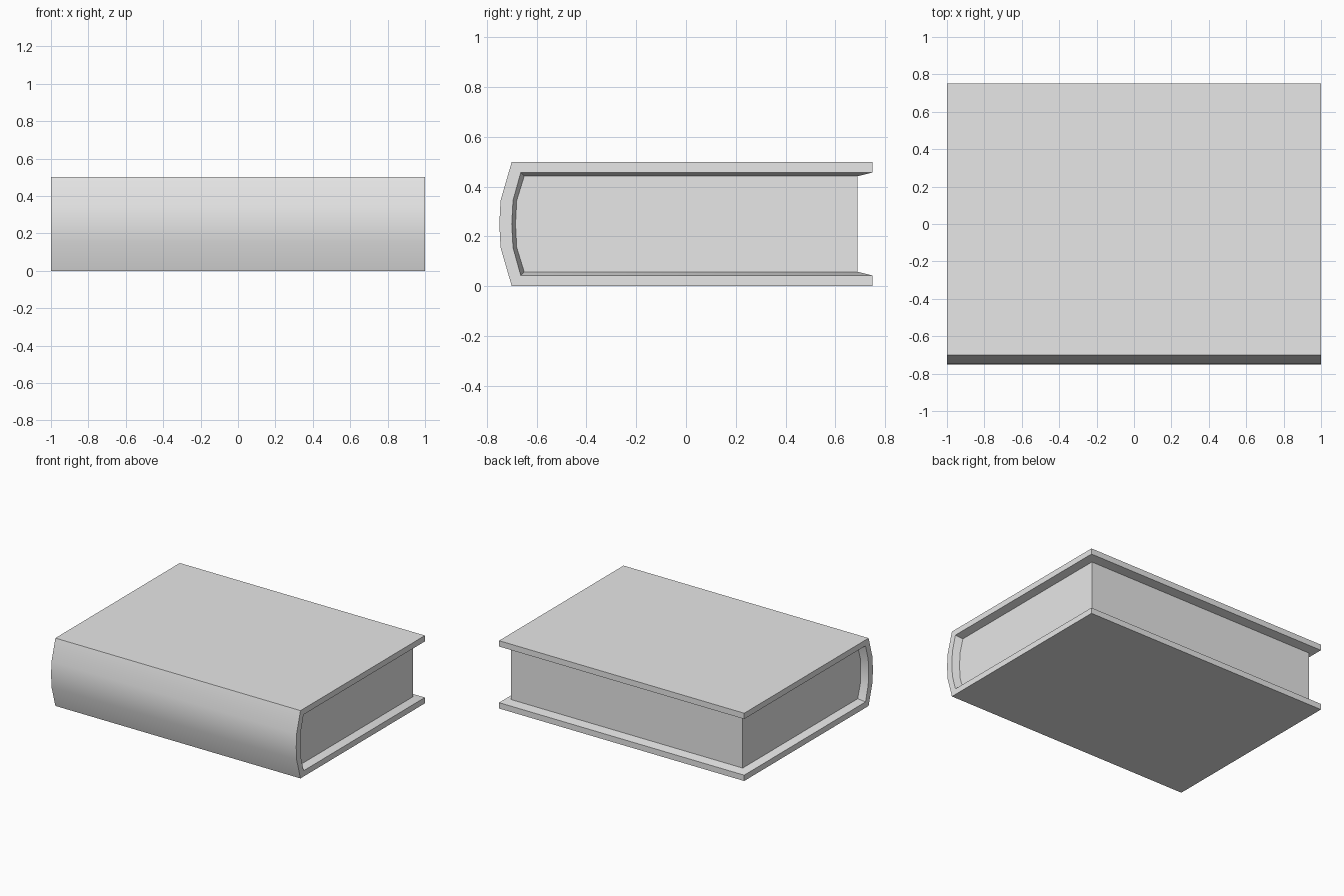
import bpy
import bmesh
import math

default = bpy.data.objects.get("Cube")
if default:
    bpy.data.objects.remove(default, do_unlink=True)

grey = bpy.data.materials.new("plain grey")
grey.use_nodes = True
colour = (0.8, 0.8, 0.8, 1)
grey.diffuse_color = colour
grey.node_tree.nodes["Principled BSDF"].inputs["Base Color"].default_value = colour

MID = 0.25  # half the thickness of the book


def section(lower_half):
    """Mirror the lower half of a (y, z) section about the middle height."""
    upper = [(y, 2 * MID - z) for y, z in reversed(lower_half[:-1])]
    return lower_half + upper


# Open sections from the bottom fore edge, round the spine, to the top fore edge
outer = section([(0.75, 0), (-0.70, 0), (-0.745, 0.155), (-0.75, MID)])
rim = section([(0.75, 0.043), (-0.664, 0.043), (-0.695, 0.155), (-0.70, MID)])
inset = section([(0.69, 0.058), (-0.65, 0.058), (-0.68, 0.155), (-0.685, MID)])
HALF, PAGE_HALF = 1.0, 0.946


def ring(bm, points, x):
    return [bm.verts.new((x, y, z)) for y, z in points]


def bridge(bm, a, b):
    for i in range(len(a) - 1):
        bm.faces.new((a[i], a[i + 1], b[i + 1], b[i]))


def finish(bm, name):
    bmesh.ops.remove_doubles(bm, verts=bm.verts, dist=1e-5)
    mesh = bpy.data.meshes.new(name)
    bm.to_mesh(mesh)
    bm.free()
    mesh.materials.append(grey)
    obj = bpy.data.objects.new(name, mesh)
    bpy.context.collection.objects.link(obj)
    bpy.ops.object.select_all(action="DESELECT")
    obj.select_set(True)
    bpy.context.view_layer.objects.active = obj
    bpy.ops.object.shade_smooth_by_angle(angle=math.radians(30))


# Cover: outer skin, edge thickness and the sloped lip meeting the pages
bm = bmesh.new()
out_l, out_r = ring(bm, outer, HALF), ring(bm, outer, -HALF)
rim_l, rim_r = ring(bm, rim, HALF), ring(bm, rim, -HALF)
in_l, in_r = ring(bm, inset, PAGE_HALF), ring(bm, inset, -PAGE_HALF)
bridge(bm, out_l, out_r)
for o, r, i in ((out_l, rim_l, in_l), (out_r, rim_r, in_r)):
    bridge(bm, o, r)
    bridge(bm, r, i)
for end in (0, -1):
    bm.faces.new((out_l[end], out_r[end], rim_r[end], rim_l[end]))
    bm.faces.new((rim_l[end], rim_r[end], in_r[end], in_l[end]))
bmesh.ops.recalc_face_normals(bm, faces=bm.faces)
# The widest faces must look outwards
lowest = min(bm.faces, key=lambda f: f.calc_center_median().z)
if lowest.normal.z > 0:
    bmesh.ops.reverse_faces(bm, faces=bm.faces)
finish(bm, "cover")

# Page block: the head, tail and fore edge of the pages
bm = bmesh.new()
head, tail = ring(bm, inset, PAGE_HALF), ring(bm, inset, -PAGE_HALF)
bm.faces.new(head)
bm.faces.new(tail)
bm.faces.new((head[0], head[-1], tail[-1], tail[0]))
for face in bm.faces:
    face.normal_update()
    if face.normal.dot(face.calc_center_median()) < 0:
        face.normal_flip()
finish(bm, "page_block")
